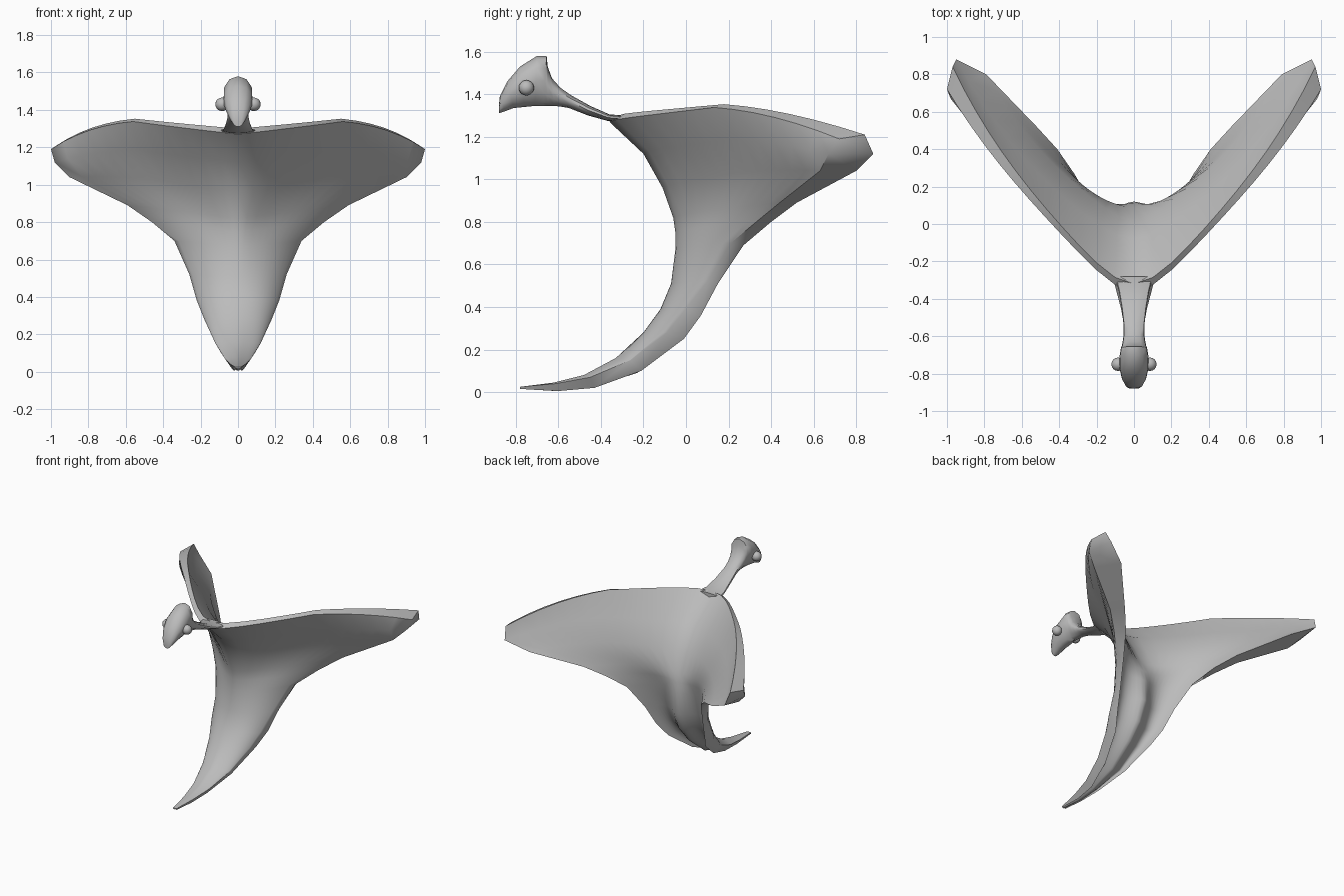
import bpy
import bmesh
import math
from mathutils import Vector

if "Cube" in bpy.data.objects:
    bpy.data.objects.remove(bpy.data.objects["Cube"], do_unlink=True)

# The single plain grey of the whole figure
grey = bpy.data.materials.new("plain grey")
grey.use_nodes = True
grey.diffuse_color = (0.5, 0.5, 0.5, 1)
grey.node_tree.nodes["Principled BSDF"].inputs["Base Color"].default_value = grey.diffuse_color


def finish(name, bm, angle):
    """Turn a bmesh into a smooth shaded grey object."""
    bmesh.ops.recalc_face_normals(bm, faces=bm.faces[:])
    mesh = bpy.data.meshes.new(name)
    bm.to_mesh(mesh)
    bm.free()
    mesh.materials.append(grey)
    obj = bpy.data.objects.new(name, mesh)
    bpy.context.collection.objects.link(obj)
    bpy.ops.object.select_all(action="DESELECT")
    obj.select_set(True)
    bpy.context.view_layer.objects.active = obj
    bpy.ops.object.shade_smooth_by_angle(angle=math.radians(angle))
    return obj


def bridge(bm, first, second):
    """Join two closed rings of vertices with quads."""
    count = len(first)
    for i in range(count):
        k = (i + 1) % count
        bm.faces.new((first[i], first[k], second[k], second[i]))


def bow(centre, middle, edge, steps):
    """Curve from the centre line through a middle point to the outer edge."""
    control = middle * 2 - (centre + edge) / 2
    points = []
    for i in range(steps + 1):
        t = i / steps
        p = centre * (1 - t) ** 2 + control * (2 * t * (1 - t)) + edge * t * t
        p.y -= 2 * (control.y - centre.y) * t * (1 - t) ** 7  # round the centre line
        if t < 0.5:  # the inner wing rises in a straight line
            p.z = centre.z + (middle.z - centre.z) * 2 * t
        points.append(p)
    return points


def mirrored(points):
    """Left half plus its mirror image, running from right to left."""
    right = [Vector((-p.x, p.y, p.z)) for p in reversed(points[1:])]
    return right + points


# Front skin rows, top to tail tip: centre (y, z), edge (x, y, z), bow (x, y, z)
front_rows = [
    (-.36, 1.27, 1, .72, 1.19, .06, -.045, .108),
    (-.20, 1.12, .98, .67, 1.12, .04, -.05, .065),
    (-.11, .96, .90, .63, 1.04, .02, -.02, .03),
    (-.06, .82, .59, .44, .89, 0, -.05, 0),
    (-.05, .75, .46, .33, .80, 0, -.06, 0),
    (-.05, .67, .34, .21, .70, .01, -.05, 0),
    (-.07, .51, .26, .10, .52, .02, -.04, 0),
    (-.12, .39, .22, -.01, .38, .02, -.03, 0),
    (-.20, .28, .18, -.09, .28, .02, -.03, 0),
    (-.33, .16, .12, -.26, .15, .02, 0, 0),
    (-.48, .08, .07, -.45, .07, .01, 0, 0),
    (-.62, .045, .04, -.61, .04, .01, 0, 0),
    (-.78, .025, .015, -.78, .025, 0, 0, 0),
]
# Offset from front skin to back skin: centre (y, z), edge (x, y, z)
thickness = [
    (.04, .03, -.03, .12, .02),
    (.12, 0, -.03, .21, 0),
    (.13, 0, -.11, .17, 0),
    (.15, 0, -.07, .08, 0),
    (.16, 0, -.05, .07, 0),
    (.17, 0, -.02, .06, -.01),
    (.19, 0, -.01, .05, -.01),
    (.18, -.03, -.01, .08, -.02),
    (.16, -.04, -.02, .08, -.03),
    (.10, -.07, -.03, .05, -.05),
    (.03, -.06, -.035, .02, -.05),
    (.01, -.04, -.02, .01, -.035),
    (0, -.01, 0, 0, -.01),
]

# Body, wings and tail as one curved shell
STEPS = 12
bm = bmesh.new()
rings = []
for (cy, cz, ex, ey, ez, bx, by, bz), (ty, tz, ox, oy, oz) in zip(front_rows, thickness):
    centre, edge = Vector((0, cy, cz)), Vector((ex, ey, ez))
    middle = (centre + edge) / 2 + Vector((bx, by, bz))
    inner, outer = Vector((0, ty, tz)), Vector((ox, oy, oz))
    front = mirrored(bow(centre, middle, edge, STEPS))
    back = mirrored(bow(centre + inner, middle + (inner + outer) * 0.3, edge + outer, STEPS))
    rings.append([bm.verts.new(p) for p in front + back[::-1]])
for upper, lower in zip(rings, rings[1:]):
    bridge(bm, upper, lower)
for ring in (rings[0], rings[-1]):
    last = len(ring) - 1
    for i in range(last // 2):
        bm.faces.new((ring[i], ring[i + 1], ring[last - i - 1], ring[last - i]))
finish("body_and_wings", bm, 50)

# Neck and crested head: underside (y, z), upper side (y, z), half width
head_rings = [
    (-.28, 1.27, -.28, 1.30, .10),
    (-.37, 1.275, -.36, 1.305, .08),
    (-.46, 1.30, -.45, 1.345, .065),
    (-.55, 1.335, -.54, 1.395, .055),
    (-.59, 1.342, -.59, 1.43, .055),
    (-.62, 1.345, -.63, 1.475, .06),
    (-.65, 1.345, -.65, 1.53, .065),
    (-.67, 1.345, -.655, 1.58, .07),
    (-.71, 1.345, -.70, 1.58, .077),
    (-.76, 1.34, -.78, 1.53, .078),
    (-.81, 1.335, -.84, 1.46, .065),
    (-.85, 1.32, -.875, 1.39, .045),
    (-.88, 1.31, -.88, 1.34, .025),
]
SIDES = 12
bm = bmesh.new()
rings = []
for by, bz, ty, tz, width in head_rings:
    low, high = Vector((0, by, bz)), Vector((0, ty, tz))
    ring = []
    for i in range(SIDES):
        a = math.tau * i / SIDES
        p = low.lerp(high, 0.5 + 0.5 * math.sin(a))
        p.x = width * math.cos(a) * (1 + 0.2 * math.sin(a))
        ring.append(bm.verts.new(p))
    rings.append(ring)
for a, b in zip(rings, rings[1:]):
    bridge(bm, a, b)
bm.faces.new(rings[0])
bm.faces.new(rings[-1])
finish("neck_and_head", bm, 50)

# Eyes
for side, name in ((1, "left_eye"), (-1, "right_eye")):
    bm = bmesh.new()
    bmesh.ops.create_uvsphere(bm, u_segments=16, v_segments=10, radius=0.036)
    bmesh.ops.translate(bm, verts=bm.verts[:], vec=(side * 0.085, -0.75, 1.43))
    finish(name, bm, 60)
